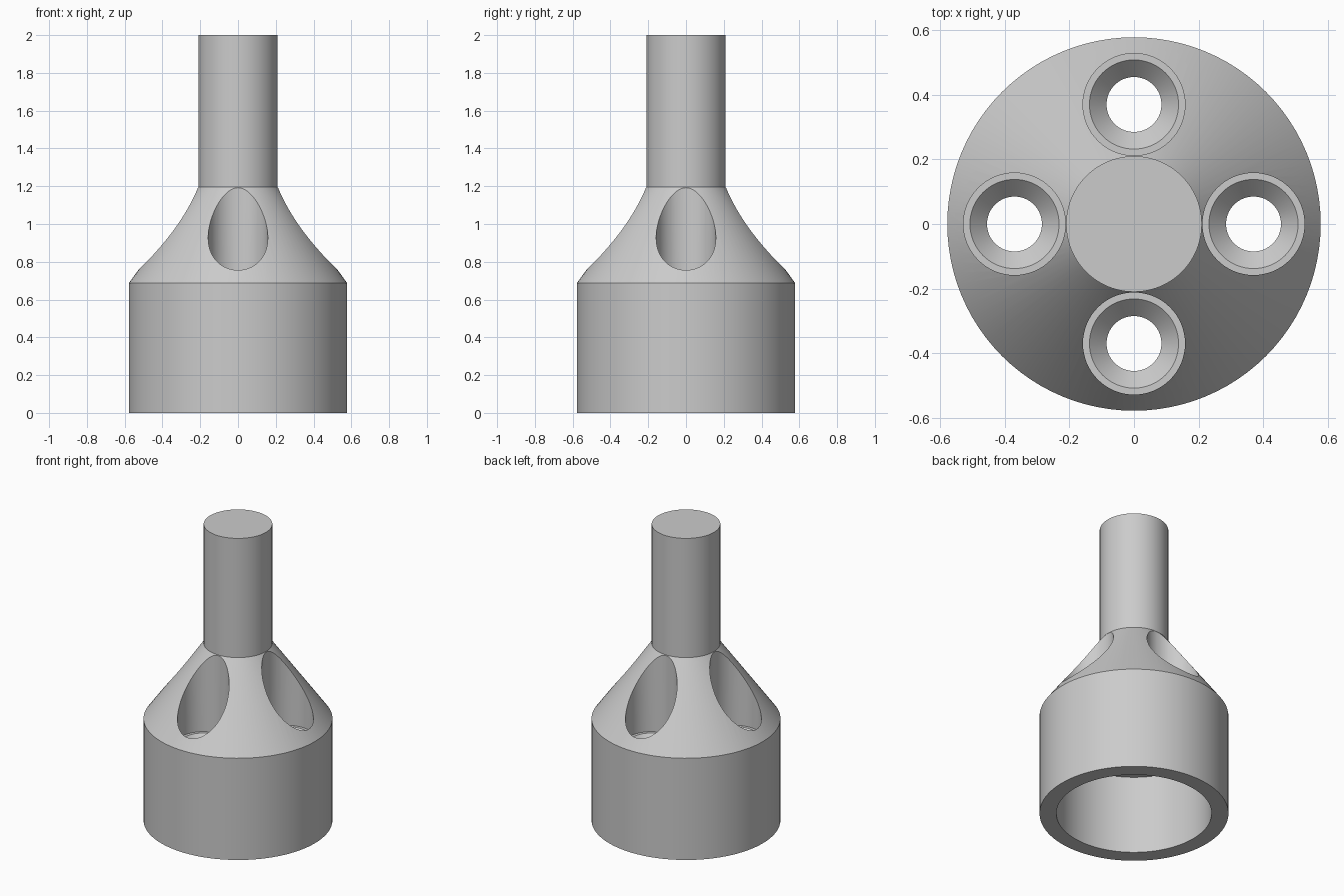
import bpy, bmesh, math
from mathutils import Matrix

cube = bpy.data.objects.get("Cube")
if cube:
    bpy.data.objects.remove(cube, do_unlink=True)

grey = bpy.data.materials.new("plain grey")
grey.use_nodes = True
colour = (0.6, 0.6, 0.6, 1)
grey.diffuse_color = colour
grey.node_tree.nodes["Principled BSDF"].inputs["Base Color"].default_value = colour


def lathe(name, profile, location=(0, 0, 0), steps=96):
    """Revolve a (radius, height) profile, starting and ending on the axis, about z."""
    bm = bmesh.new()
    verts = [bm.verts.new((r, 0, z)) for r, z in profile]
    edges = [bm.edges.new(pair) for pair in zip(verts, verts[1:])]
    bmesh.ops.spin(bm, geom=verts + edges, cent=(0, 0, 0), axis=(0, 0, 1),
                   angle=math.tau, steps=steps, use_duplicate=False)
    bmesh.ops.remove_doubles(bm, verts=bm.verts, dist=1e-5)
    bmesh.ops.recalc_face_normals(bm, faces=bm.faces)
    bmesh.ops.transform(bm, matrix=Matrix.Translation(location), verts=bm.verts)
    mesh = bpy.data.meshes.new(name)
    bm.to_mesh(mesh)
    bm.free()
    mesh.materials.append(grey)
    obj = bpy.data.objects.new(name, mesh)
    bpy.context.collection.objects.link(obj)
    return obj


# Hollow cup, conical shoulder and solid shank
CAVITY_TOP, SEAT = 0.53, 0.665
body = lathe("holder_body", [
    (0, CAVITY_TOP), (0.475, CAVITY_TOP), (0.475, 0), (0.578, 0),
    (0.578, 0.687), (0.21, 1.195), (0.21, 2), (0, 2)])

# Four countersunk screw holes through the shoulder
for i in range(4):
    a = i * math.pi / 2
    cutter = lathe("screw_hole_cutter", [
        (0, CAVITY_TOP - 0.1), (0.085, CAVITY_TOP - 0.1), (0.085, SEAT - 0.055),
        (0.138, SEAT), (0.158, SEAT), (0.158, 1.4), (0, 1.4)],
        (0.37 * math.cos(a), 0.37 * math.sin(a), 0), 64)
    cutter.hide_render = True
    cut = body.modifiers.new("screw_hole", 'BOOLEAN')
    cut.operation, cut.solver, cut.object = 'DIFFERENCE', 'EXACT', cutter

# Apply the cuts and remove the cutters
bpy.context.view_layer.update()
evaluated = body.evaluated_get(bpy.context.evaluated_depsgraph_get())
body.data = bpy.data.meshes.new_from_object(evaluated)
for m in list(body.modifiers):
    cutter = m.object
    body.modifiers.remove(m)
    bpy.data.objects.remove(cutter, do_unlink=True)

# Smooth round surfaces with crisp rims
for o in bpy.context.selected_objects:
    o.select_set(False)
body.select_set(True)
bpy.context.view_layer.objects.active = body
bpy.ops.object.shade_smooth_by_angle(angle=math.radians(25))
